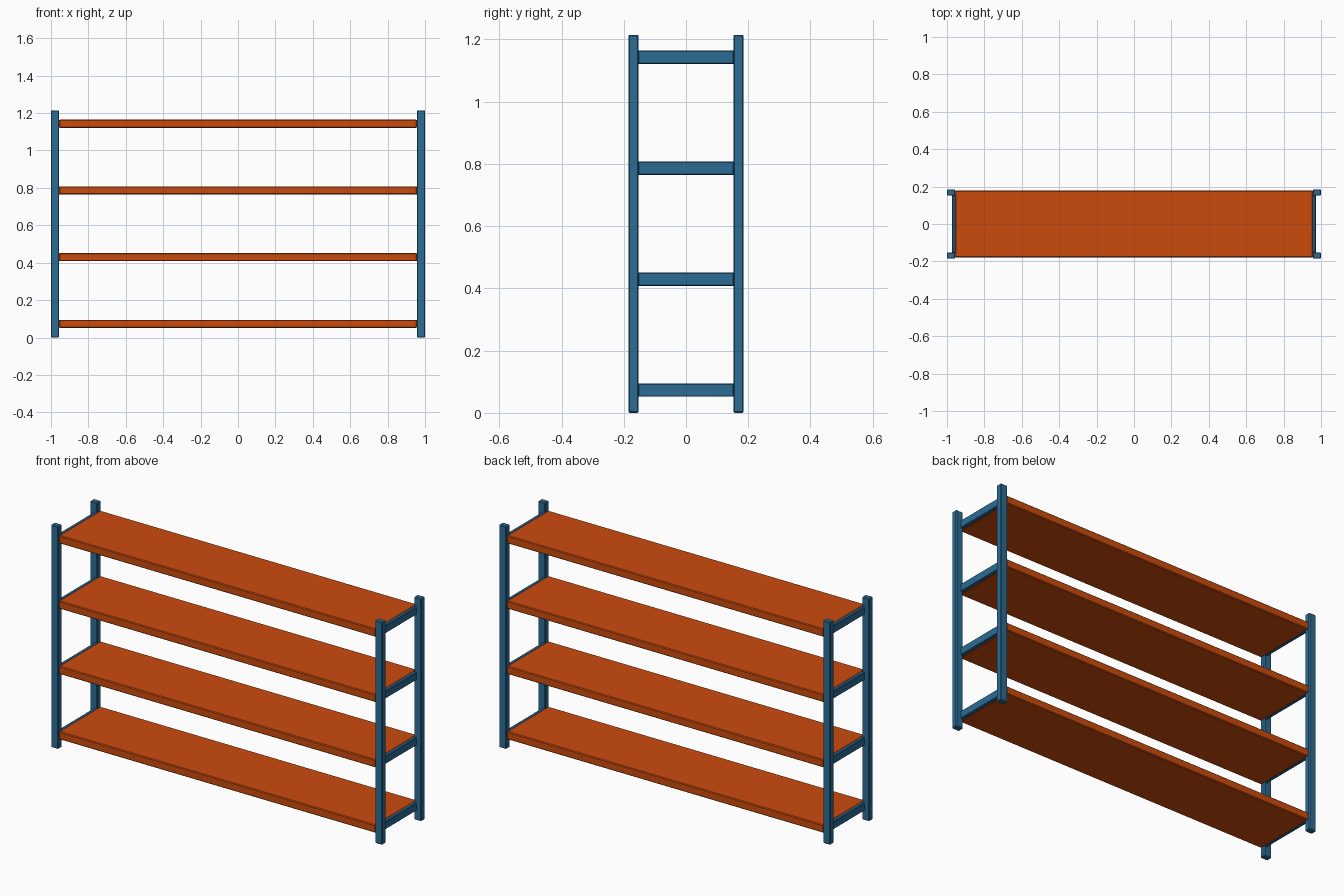
import bpy

if "Cube" in bpy.data.objects:
    bpy.data.objects.remove(bpy.data.objects["Cube"])


def material(name, colour):
    m = bpy.data.materials.new(name)
    m.diffuse_color = (*colour, 1)
    m.use_nodes = True
    m.node_tree.nodes["Principled BSDF"].inputs["Base Color"].default_value = m.diffuse_color
    return m


ORANGE = material("orange shelf paint", (0.60, 0.07, 0.004))
BLUE = material("blue frame paint", (0.025, 0.15, 0.30))


def box(name, lo, hi, mat, bevel):
    """Box between two corners with slightly chamfered edges."""
    centre = [(a + b) / 2 for a, b in zip(lo, hi)]
    bpy.ops.mesh.primitive_cube_add(size=1, location=centre)
    ob = bpy.context.object
    ob.name = name
    ob.scale = [b - a for a, b in zip(lo, hi)]
    bpy.ops.object.transform_apply(location=False, rotation=False, scale=True)
    mod = ob.modifiers.new("edge chamfer", 'BEVEL')
    mod.width = bevel
    mod.segments = 1
    ob.data.materials.append(mat)
    return ob


HEIGHT = 1.215
POST_IN_X, POST_IN_Y, POST_OUT_Y = 0.956, 0.152, 0.185
SHELF_BOTTOMS = [0.052 + 0.3565 * i for i in range(4)]
THICK = 0.043

for side, sx in (("left", -1), ("right", 1)):
    # corner posts
    xs = sorted((sx * POST_IN_X, sx * 1.0))
    for end, sy in (("front", -1), ("back", 1)):
        ys = sorted((sy * POST_IN_Y, sy * POST_OUT_Y))
        box(f"{end}_{side}_post", (xs[0], ys[0], 0), (xs[1], ys[1], HEIGHT), BLUE, 0.004)
    # cross rails joining each pair of posts
    xs = sorted((sx * 0.953, sx * 0.972))
    for i, z in enumerate(SHELF_BOTTOMS):
        box(f"{side}_rail_{i + 1}", (xs[0], -POST_IN_Y - 0.002, z),
            (xs[1], POST_IN_Y + 0.002, z + THICK), BLUE, 0.003)

# shelves
for i, z in enumerate(SHELF_BOTTOMS):
    box(f"shelf_{i + 1}", (-0.956, -0.179, z), (0.956, 0.179, z + THICK), ORANGE, 0.004)
